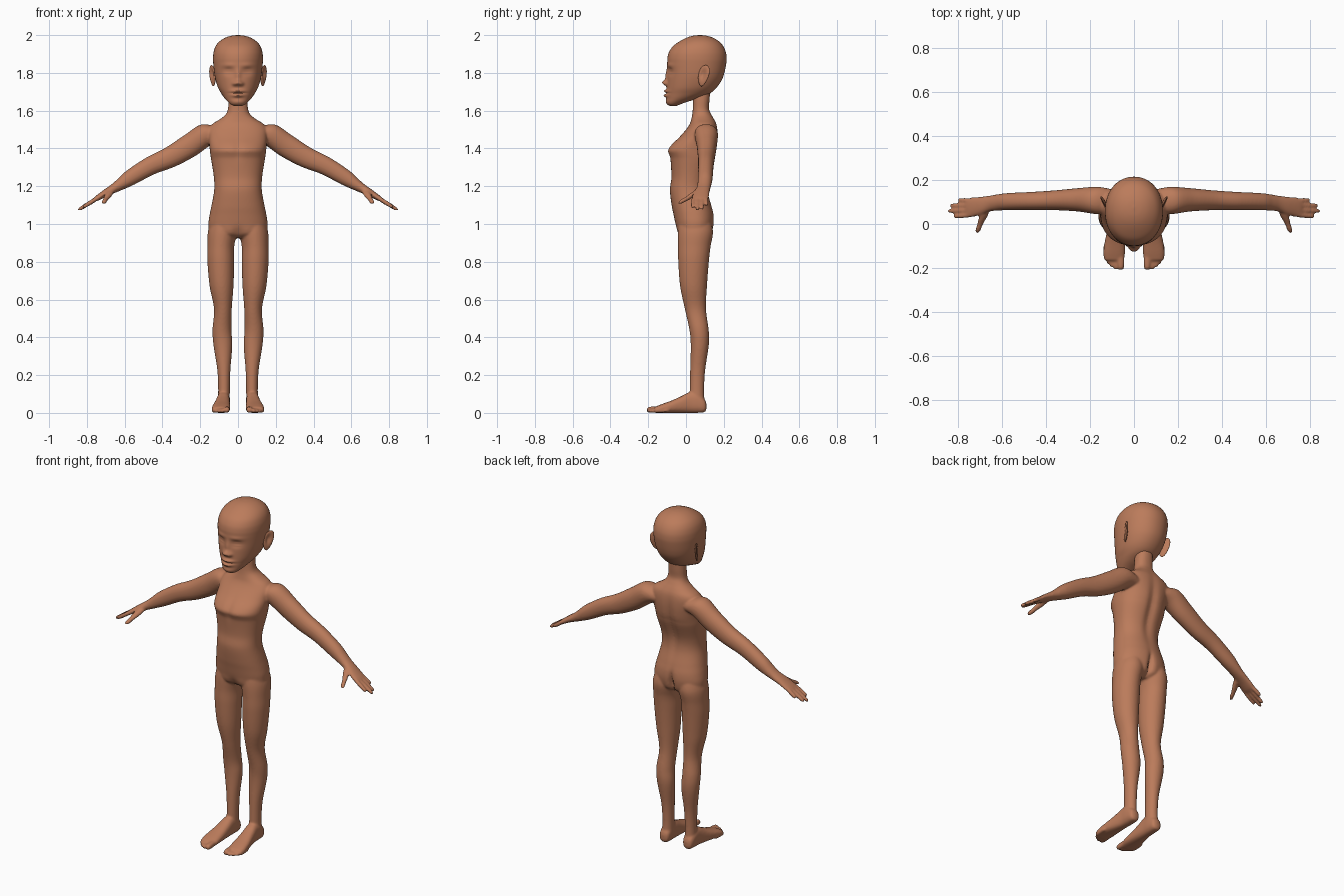
import bpy, bmesh, math
from mathutils import Vector

skin = bpy.data.materials.new("warm brown skin")
skin.diffuse_color = (0.50, 0.20, 0.105, 1)

X, Y, Z = Vector((1, 0, 0)), Vector((0, 1, 0)), Vector((0, 0, 1))
ARM_UP = Vector((0.5, 0, 0.866))


def catmull(a, b, c, d, t):
    return 0.5 * (2 * b + (c - a) * t + (2 * a - 5 * b + 4 * c - d) * t * t
                  + (3 * b - a - 3 * c + d) * t ** 3)


def loft(bm, secs, u, v, seg=40, sub=5, p=2.0, side=1):
    """Smooth tube through sections (x, y, z, half_u, half_v)."""
    n, rows = len(secs), []
    for i in range(n - 1):
        q = [secs[max(0, min(n - 1, i + k))] for k in (-1, 0, 1, 2)]
        for s in range(sub + (i == n - 2)):
            rows.append([catmull(*c, s / sub) for c in zip(*q)])
    rings = []
    for x, y, z, a, b in rows:
        ring = []
        for k in range(seg):
            t = 2 * math.pi * k / seg
            c, s = math.cos(t), math.sin(t)
            co = (Vector((x, y, z))
                  + u * max(a, .001) * math.copysign(abs(c) ** (2 / p), c)
                  + v * max(b, .001) * math.copysign(abs(s) ** (2 / p), s))
            co.x *= side
            ring.append(bm.verts.new(co))
        rings.append(ring)
    faces = [bm.faces.new(rings[0]), bm.faces.new(rings[-1])]
    for r0, r1 in zip(rings, rings[1:]):
        for k in range(seg):
            j = (k + 1) % seg
            faces.append(bm.faces.new((r0[k], r0[j], r1[j], r1[k])))
    bmesh.ops.recalc_face_normals(bm, faces=faces)
    return [w for r in rings for w in r]


def profile(rows):
    """(z, front y, back y, half width) rows to loft sections."""
    return [(0, (f + b) / 2, z, w, (b - f) / 2) for z, f, b, w in rows]


def bumps(verts, items, front, y_mid):
    """Raise or sink soft spots (x, z, size x, size z, amount), mirrored."""
    for w in verts:
        if (w.co.y < y_mid) != front:
            continue
        d = sum(h * math.exp(-((abs(w.co.x) - x) / sx) ** 2 - ((w.co.z - z) / sz) ** 2)
                for x, z, sx, sz, h in items)
        w.co.y += -d if front else d


def digit(bm, a, b, r, u, v, side):
    a, b = Vector(a), Vector(b)
    secs = [(*a.lerp(b, t), r * k, r * k)
            for t, k in ((0, .9), (.5, 1), (.85, .88), (.96, .6), (1, .15))]
    loft(bm, secs, u, v, 16, 4, 2, side)


def finish(bm, name):
    me = bpy.data.meshes.new(name)
    bm.to_mesh(me)
    bm.free()
    for f in me.polygons:
        f.use_smooth = True
    me.materials.append(skin)
    ob = bpy.data.objects.new(name, me)
    bpy.context.collection.objects.link(ob)
    return ob


# torso and neck
bm = bmesh.new()
torso = loft(bm, profile([
    (.925, -.01, .10, .08), (.95, -.045, .135, .145), (1.0, -.056, .148, .156),
    (1.05, -.066, .147, .15), (1.1, -.076, .135, .14), (1.18, -.085, .115, .126),
    (1.25, -.077, .118, .128), (1.34, -.083, .15, .142), (1.365, -.09, .157, .146),
    (1.39, -.098, .164, .149), (1.42, -.078, .168, .152), (1.46, -.036, .17, .155),
    (1.5, 0, .168, .155), (1.53, .02, .162, .135), (1.555, .028, .15, .095),
    (1.58, .033, .135, .065), (1.61, .036, .122, .053), (1.66, .036, .125, .05),
    (1.73, .03, .13, .045)]), X, Y, 72, 6, 2.25)
bumps(torso, [(0, 1.33, .025, .16, -.014), (0, .98, .014, .06, -.03)], False, .04)
bumps(torso, [(0, 1.4, .02, .05, -.008), (0, .95, .03, .03, -.012)], True, .04)

for side in (1, -1):
    # legs
    loft(bm, [(.075, .045, 1.04, .06, .08), (.083, .05, .96, .076, .093),
              (.091, .044, .88, .071, .086), (.091, .04, .8, .071, .081),
              (.087, .04, .67, .063, .071), (.08, .05, .55, .047, .056),
              (.085, .069, .44, .050, .051), (.08, .073, .36, .05, .048),
              (.075, .062, .23, .035, .040), (.074, .058, .13, .031, .038),
              (.075, .058, .05, .032, .040)], X, Y, 40, 6, 2, side)
    # feet
    loft(bm, [(.077, .108, .035, .010, .015), (.077, .098, .038, .028, .034),
              (.077, .06, .053, .034, .053), (.078, .02, .055, .035, .055),
              (.082, -.03, .043, .040, .043), (.087, -.08, .032, .046, .032),
              (.09, -.13, .023, .049, .023), (.09, -.165, .016, .045, .016)],
         X, Z, 32, 5, 2.5, side)
    # toes
    for x, y, r in ((.060, -.21, .017), (.083, -.208, .0115), (.100, -.198, .011),
                    (.115, -.184, .0105), (.129, -.167, .010)):
        digit(bm, (x, y + .075, r + .004), (x, y, r * .9), r, X, Z, side)
    # arms and palms
    loft(bm, [(.09, .105, 1.475, .05, .045), (.165, .107, 1.475, .062, .06),
              (.255, .11, 1.415, .053, .062), (.36, .108, 1.353, .045, .056),
              (.465, .105, 1.307, .041, .049), (.57, .102, 1.245, .039, .042),
              (.62, .098, 1.212, .037, .032), (.655, .093, 1.19, .036, .025),
              (.70, .082, 1.165, .042, .019), (.745, .075, 1.137, .045, .014),
              (.765, .073, 1.127, .038, .008)], Y, ARM_UP, 40, 6, 2.1, side)
    # fingers and thumb
    for y0, y, x, z in ((.042, .034, .822, 1.088), (.064, .059, .848, 1.073),
                        (.086, .084, .838, 1.078), (.106, .109, .800, 1.100)):
        digit(bm, (.735, y0, 1.143), (x, y, z), .0115, Y, ARM_UP, side)
    loft(bm, [(.665, .075, 1.18, .014, .014), (.685, .035, 1.155, .019, .016),
              (.70, .0, 1.132, .014, .013), (.71, -.03, 1.116, .012, .011),
              (.715, -.042, 1.11, .003, .003)], X, Z, 20, 5, 2, side)

body = finish(bm, "body")
rm = body.modifiers.new("fuse", 'REMESH')
rm.mode = 'VOXEL'
rm.voxel_size = .006
rm.use_smooth_shade = True
sm = body.modifiers.new("soften", 'SMOOTH')
sm.factor = .5
sm.iterations = 5

# head
bm = bmesh.new()
head = loft(bm, profile([
    (1.625, -.085, -.05, .02), (1.633, -.098, -.03, .038), (1.647, -.104, .01, .054),
    (1.667, -.104, .07, .072), (1.69, -.104, .125, .088), (1.72, -.102, .16, .105),
    (1.76, -.1, .188, .118), (1.8, -.098, .203, .126), (1.85, -.099, .213, .131),
    (1.88, -.098, .215, .132), (1.91, -.09, .211, .129), (1.94, -.07, .198, .119),
    (1.965, -.037, .177, .10), (1.985, .0, .145, .07), (1.996, .035, .112, .038),
    (2.0, .07, .08, .004)]), X, Y, 120, 9, 2.1)
bumps(head, [
    (0, 1.785, .014, .035, .010), (0, 1.748, .019, .015, .022),       # nose
    (.019, 1.742, .011, .010, .011),                                  # nostrils
    (.05, 1.808, .026, .018, -.013), (.05, 1.805, .021, .010, .008),  # eyes
    (.05, 1.804, .020, .003, -.005), (.05, 1.84, .035, .012, .004),   # lids, brow
    (0, 1.704, .032, .008, .014), (0, 1.680, .027, .009, .014),       # lips
    (0, 1.692, .036, .003, -.006), (0, 1.645, .03, .012, .003)],      # mouth, chin
    True, .02)
finish(head and bm, "head")

# ears
for side in (1, -1):
    bm = bmesh.new()
    bmesh.ops.create_uvsphere(bm, u_segments=32, v_segments=24, radius=1)
    for w in bm.verts:
        x, y, z = w.co
        r2 = (y + .15) ** 2 + (z - .15) ** 2
        x -= 1.3 * math.exp(-r2 / .22) if x > 0 else 0     # hollow of the ear
        y *= 1 + .22 * z                                   # narrow lobe
        x, y, z = x * .010, y * .028, z * .056
        y += z * .2                                        # lean back
        w.co = (side * (.135 + x + y * .45), .093 + y, 1.785 + z)
    bmesh.ops.recalc_face_normals(bm, faces=bm.faces[:])
    finish(bm, "ear_left" if side > 0 else "ear_right")
